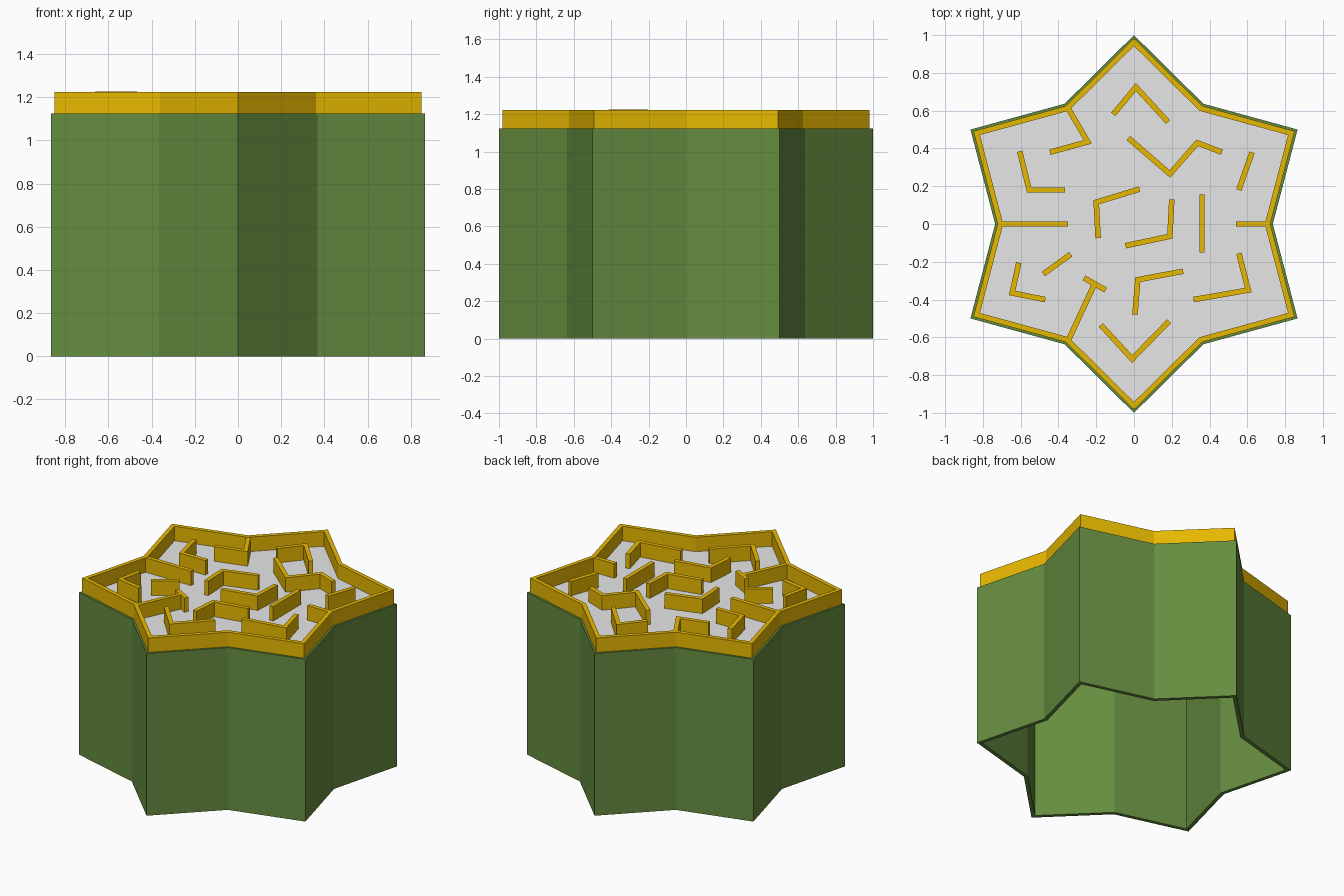
import bpy, bmesh, math
from mathutils import Vector

if "Cube" in bpy.data.objects:
    bpy.data.objects.remove(bpy.data.objects["Cube"])

BODY_TOP, WALL_TOP = 1.123, 1.223
WALL_W = 0.029


def material(name, rgb):
    m = bpy.data.materials.new(name)
    m.diffuse_color = (*rgb, 1)
    m.use_nodes = True
    m.node_tree.nodes["Principled BSDF"].inputs["Base Color"].default_value = m.diffuse_color
    return m


green = material("leaf green", (0.13, 0.262, 0.05))
gold = material("golden yellow", (0.80, 0.48, 0.0))
grey = material("light grey", (0.80, 0.80, 0.80))


def star(scale):
    """Six-pointed star outline, one tip on +y."""
    pts = []
    for i in range(12):
        r = (1.0 if i % 2 == 0 else 0.735) * scale
        a = math.pi / 2 + i * math.pi / 6
        pts.append(Vector((r * math.cos(a), r * math.sin(a))))
    return pts


def finish(name, bm, mat):
    bmesh.ops.recalc_face_normals(bm, faces=bm.faces)
    me = bpy.data.meshes.new(name)
    bm.to_mesh(me)
    bm.free()
    me.materials.append(mat)
    ob = bpy.data.objects.new(name, me)
    bpy.context.collection.objects.link(ob)
    return ob


def strip(name, left, right, z0, z1, mat, closed):
    """Wall of rectangular section between two matching outlines."""
    bm = bmesh.new()
    secs = [[bm.verts.new((p.x, p.y, z)) for p, z in
             ((a, z0), (a, z1), (b, z1), (b, z0))] for a, b in zip(left, right)]
    n = len(secs)
    for i in range(n if closed else n - 1):
        s, t = secs[i], secs[(i + 1) % n]
        for k in range(4):
            bm.faces.new((s[k], s[(k + 1) % 4], t[(k + 1) % 4], t[k]))
    if not closed:
        bm.faces.new(secs[0])
        bm.faces.new(secs[-1])
    return finish(name, bm, mat)


def maze_wall(name, path, top):
    """Upright wall with mitred corners following a bent centre line."""
    pts = [Vector(p) for p in path]
    normals = []
    for a, b in zip(pts, pts[1:]):
        d = (b - a).normalized()
        normals.append(Vector((-d.y, d.x)))
    left, right = [], []
    for i, p in enumerate(pts):
        n0, n1 = normals[max(i - 1, 0)], normals[min(i, len(normals) - 1)]
        m = (n0 + n1).normalized()
        off = m * (WALL_W / 2 / m.dot(n0))
        left.append(p + off)
        right.append(p - off)
    strip(name, left, right, BODY_TOP - 0.005, top, gold, False)


# Hollow star-shaped body, open underneath
strip("body_shell", star(1.0), star(0.965), 0, BODY_TOP, green, True)

# Floor plate closing the top of the body
bm = bmesh.new()
f = bm.faces.new([bm.verts.new((p.x, p.y, BODY_TOP - 0.02)) for p in star(0.966)])
ext = bmesh.ops.extrude_face_region(bm, geom=[f], use_keep_orig=True)
for v in ext["geom"]:
    if isinstance(v, bmesh.types.BMVert):
        v.co.z = BODY_TOP - 0.001
finish("maze_floor", bm, grey)

# Border wall around the maze
strip("border_wall", star(0.982), star(0.942), BODY_TOP, WALL_TOP, gold, True)

# Inner maze walls
paths = [
    [(-.11, .58), (.01, .725), (.18, .54)],
    [(-.03, .455), (.19, .265), (.335, .43), (.465, .38)],
    [(.625, .38), (.555, .18)],
    [(.54, 0), (.70, 0)],
    [(.36, .155), (.36, -.15)],
    [(-.35, .615), (-.245, .435), (-.445, .38)],
    [(-.605, .385), (-.555, .18), (-.365, .18)],
    [(-.70, 0), (-.35, 0)],
    [(.03, .185), (-.2, .115), (-.19, -.075)],
    [(.2, .13), (.19, -.065), (-.045, -.115)],
    [(-.335, -.16), (-.48, -.265)],
    [(-.61, -.205), (-.645, -.365), (-.47, -.4)],
    [(-.265, -.285), (-.15, -.35)],
    [(-.345, -.61), (-.21, -.32)],
    [(-.175, -.535), (-.01, -.715), (.185, -.515)],
    [(.26, -.25), (.02, -.295), (.005, -.48)],
    [(.555, -.155), (.605, -.35), (.315, -.4)],
]
for i, path in enumerate(paths):
    maze_wall(f"maze_wall_{i + 1}", path, WALL_TOP + (0.002 if i == 11 else -0.001))
